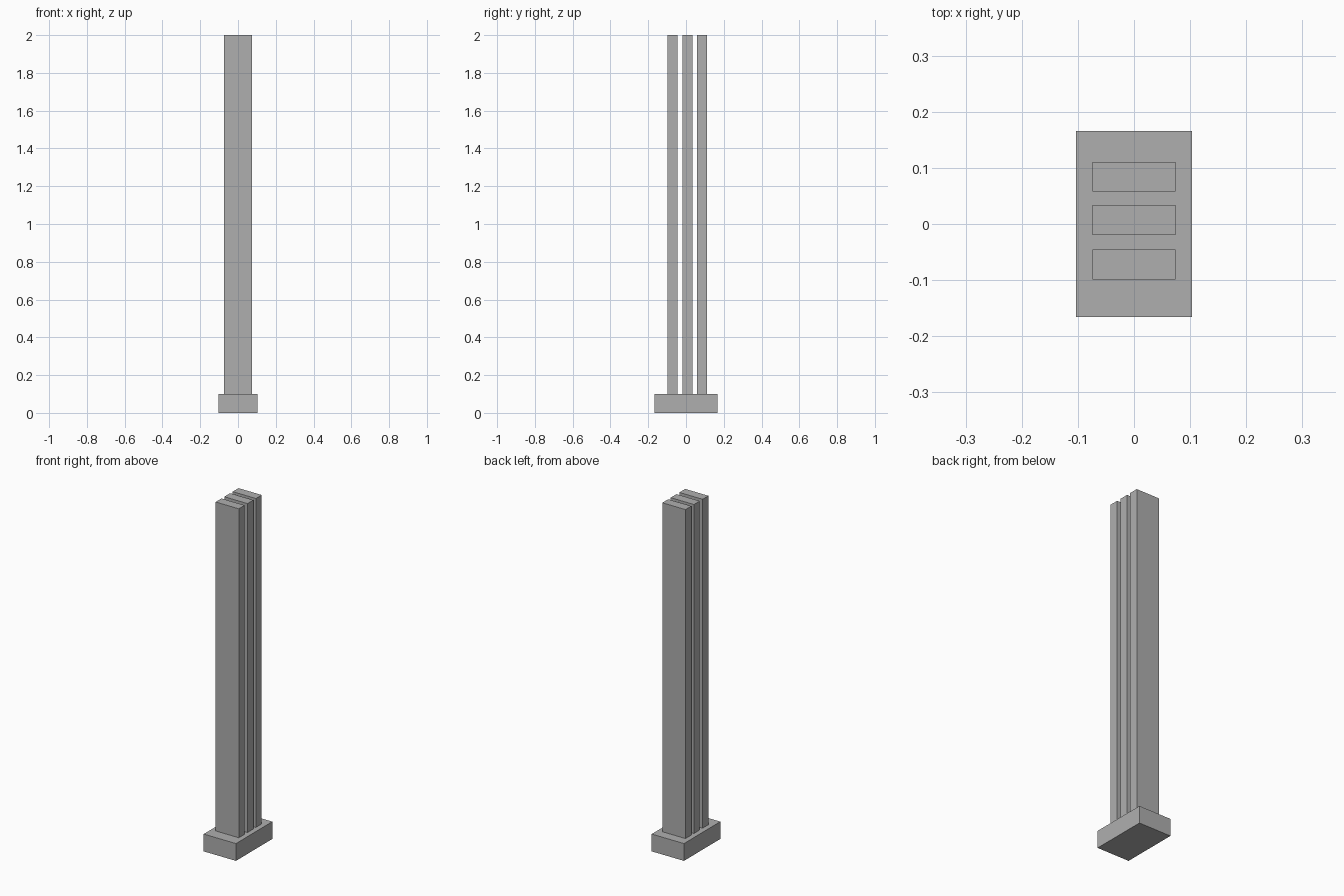
import bpy

if "Cube" in bpy.data.objects:
    bpy.data.objects.remove(bpy.data.objects["Cube"])

# Single grey finish
grey = bpy.data.materials.new("grey")
grey.diffuse_color = (0.43, 0.43, 0.43, 1)
grey.use_nodes = True
grey.node_tree.nodes["Principled BSDF"].inputs["Base Color"].default_value = grey.diffuse_color


def box(name, x, y, z):
    """Box spanning the given (min, max) ranges."""
    spans = (x, y, z)
    bpy.ops.mesh.primitive_cube_add(size=1, location=[(a + b) / 2 for a, b in spans])
    ob = bpy.context.object
    ob.name = name
    ob.scale = [b - a for a, b in spans]
    bpy.ops.object.transform_apply(location=False, rotation=False, scale=True)
    ob.data.materials.append(grey)
    return ob


# Plinth
box("base", (-0.103, 0.103), (-0.166, 0.166), (0, 0.1))

# Three tall parallel slabs standing on the plinth, slightly off centre
for name, y in (("front_slab", -0.072), ("middle_slab", 0.007), ("back_slab", 0.084)):
    box(name, (-0.074, 0.074), (y - 0.0265, y + 0.0265), (0.1, 2.0))
